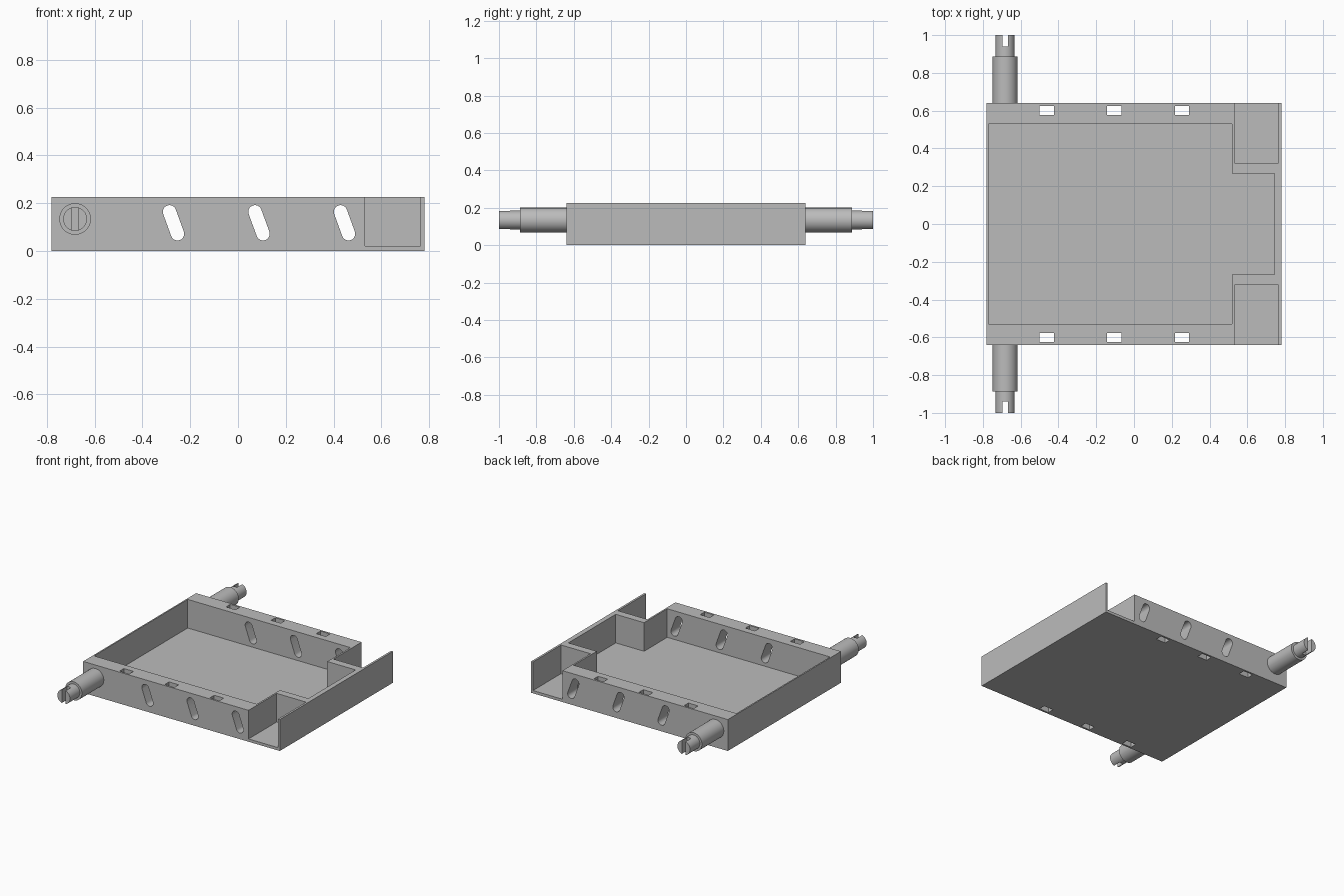
import bpy, bmesh, math
from mathutils import Vector, Matrix

cube = bpy.data.objects.get("Cube")
if cube:
    bpy.data.objects.remove(cube, do_unlink=True)

grey = bpy.data.materials.new("plain grey")
grey.use_nodes = True
colour = (0.5, 0.5, 0.5, 1)
grey.diffuse_color = colour
grey.node_tree.nodes["Principled BSDF"].inputs["Base Color"].default_value = colour

HALF_X, HALF_Y, HEIGHT, FLOOR = 0.78, 0.64, 0.225, 0.02


def finish(name, bm):
    bmesh.ops.recalc_face_normals(bm, faces=bm.faces)
    mesh = bpy.data.meshes.new(name)
    bm.to_mesh(mesh)
    bm.free()
    mesh.materials.append(grey)
    obj = bpy.data.objects.new(name, mesh)
    bpy.context.collection.objects.link(obj)
    return obj


def prism(name, outline, low, high, axis="z"):
    """Extrude an (x, y) outline along z, or an (x, z) outline along y."""
    bm = bmesh.new()
    place = (lambda a, b, c: (a, b, c)) if axis == "z" else (lambda a, b, c: (a, c, b))
    face = bm.faces.new([bm.verts.new(place(a, b, low)) for a, b in outline])
    ext = bmesh.ops.extrude_face_region(bm, geom=[face])
    moved = [v for v in ext["geom"] if isinstance(v, bmesh.types.BMVert)]
    bmesh.ops.translate(bm, verts=moved, vec=Vector(place(0, 0, high - low)))
    return finish(name, bm)


def box(name, x0, x1, y0, y1, z0, z1):
    return prism(name, [(x0, y0), (x1, y0), (x1, y1), (x0, y1)], z0, z1)


def cylinder(name, radius, x, z, y0, y1):
    bm = bmesh.new()
    turn = Matrix.Translation((x, (y0 + y1) / 2, z)) @ Matrix.Rotation(math.pi / 2, 4, "X")
    bmesh.ops.create_cone(bm, cap_ends=True, segments=48, radius1=radius,
                          radius2=radius, depth=abs(y1 - y0), matrix=turn)
    return finish(name, bm)


def apply_boolean(obj, other, operation="DIFFERENCE"):
    mod = obj.modifiers.new("boolean", "BOOLEAN")
    mod.operation, mod.solver, mod.object = operation, "EXACT", other
    other.hide_render = True
    bpy.context.view_layer.objects.active = obj
    bpy.ops.object.modifier_apply(modifier=mod.name)
    bpy.data.objects.remove(other, do_unlink=True)


def smooth(obj):
    bpy.ops.object.select_all(action="DESELECT")
    obj.select_set(True)
    bpy.context.view_layer.objects.active = obj
    bpy.ops.object.shade_smooth_by_angle(angle=math.radians(30))


# Tray body with a stepped recess
tray = box("tray", -HALF_X, HALF_X, -HALF_Y, HALF_Y, 0, HEIGHT)
half = [(-0.77, 0.53), (0.52, 0.53), (0.52, 0.268), (0.745, 0.268)]
recess = half + [(x, -y) for x, y in reversed(half)]
apply_boolean(tray, prism("recess_cutter", recess, FLOOR, 0.4))

# Open pockets in the two end corners
for side in (-1, 1):
    y0, y1 = sorted((side * 0.322, side * 0.8))
    apply_boolean(tray, box("pocket_cutter", 0.532, 0.765, y0, y1, FLOOR, 0.4))

# Slanted round-ended slots through both side walls
LEAN, SLOT_R, SLOT_Z = Vector((-0.0168, 0.046)), 0.028, 0.118
tilt = math.atan2(LEAN.y, LEAN.x)
for x in (-0.27, 0.088, 0.446):
    outline = []
    for end in (1, -1):
        centre = Vector((x, SLOT_Z)) + LEAN * end
        start = tilt - math.pi / 2 + (0 if end == 1 else math.pi)
        for i in range(13):
            a = start + math.pi * i / 12
            outline.append((centre.x + SLOT_R * math.cos(a), centre.y + SLOT_R * math.sin(a)))
    apply_boolean(tray, prism("slot_cutter", outline, -0.8, 0.8, "y"))

# Rectangular holes down through the side walls
for side in (-1, 1):
    y0, y1 = sorted((side * 0.578, side * 0.626))
    for x in (-0.462, -0.104, 0.254):
        apply_boolean(tray, box("hole_cutter", x - 0.038, x + 0.038, y0, y1, -0.1, 0.4))
smooth(tray)

# Stepped pivot pins with slotted tips
PIN_X, PIN_Z = -0.682, 0.134
for side, name in ((-1, "front_pin"), (1, "back_pin")):
    pin = cylinder(name, 0.066, PIN_X, PIN_Z, side * 0.6, side * 0.888)
    tip = cylinder("pin_tip", 0.05, PIN_X, PIN_Z, side * 0.8, side)
    apply_boolean(pin, tip, "UNION")
    y0, y1 = sorted((side * 0.94, side * 1.1))
    apply_boolean(pin, box("tip_cutter", PIN_X - 0.015, PIN_X + 0.015, y0, y1, 0, 0.4))
    smooth(pin)
